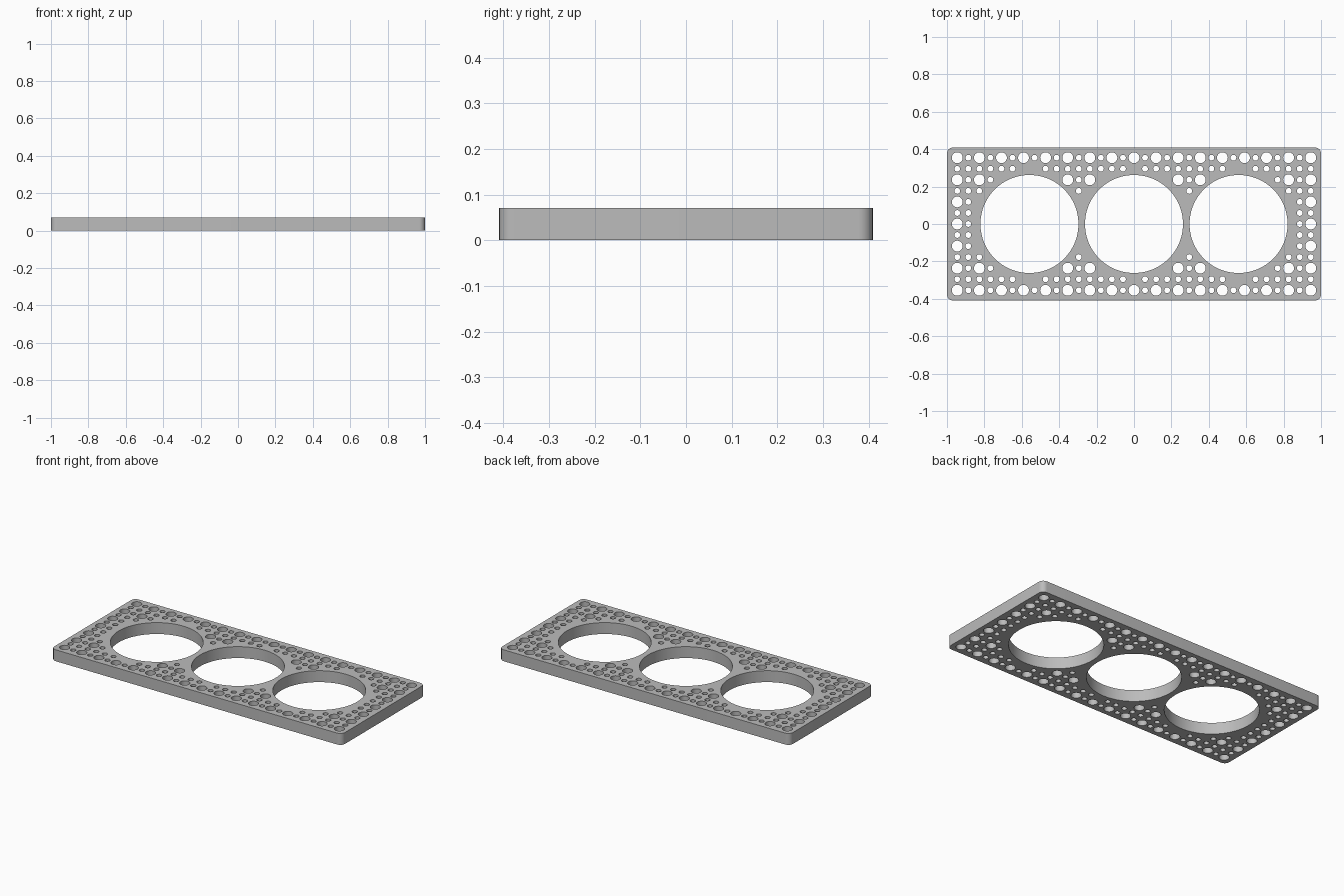
import bpy, bmesh
from math import cos, sin, pi, hypot
from mathutils import Vector

old = bpy.data.objects.get("Cube")
if old:
    bpy.data.objects.remove(old, do_unlink=True)

HALF_X, HALF_Y, THICK = 1.0, 0.409, 0.071
CORNER = 0.032
STEP = 0.05906            # spacing of the perforation grid
BORE_R, BORES = 0.262, (-0.559, 0.0, 0.559)
BIG_R, SMALL_R = 0.029, 0.0155

grey = bpy.data.materials.new("matte grey")
grey.use_nodes = True
colour = (0.5, 0.5, 0.5, 1)
grey.diffuse_color = colour
grey.node_tree.nodes["Principled BSDF"].inputs["Base Color"].default_value = colour

bm = bmesh.new()


def loop(points):
    """Closed ring of edges on the ground plane."""
    verts = [bm.verts.new((x, y, 0)) for x, y in points]
    for a, b in zip(verts, verts[1:] + verts[:1]):
        bm.edges.new((a, b))


def arc(cx, cy, r, start, sweep, n):
    return [(cx + r * cos(start + sweep * k / n), cy + r * sin(start + sweep * k / n))
            for k in range(n)]


# Rounded rectangular outline
outline = []
for q, (sx, sy) in enumerate([(1, 1), (-1, 1), (-1, -1), (1, -1)]):
    outline += arc(sx * (HALF_X - CORNER), sy * (HALF_Y - CORNER),
                   CORNER, (q - 0.0) * pi / 2, pi / 2 * 9 / 8, 9)
loop(outline)

# Three large bores
for cx in BORES:
    loop(arc(cx, 0, BORE_R, 0, 2 * pi, 96))

# Perforations, left out where they come too near a bore
for i in range(-16, 17):
    for j in range(-6, 7):
        x, y = i * STEP, j * STEP
        if min(hypot(x - cx, y) for cx in BORES) < 0.299:
            continue
        big = i % 2 == 0 and j % 2 == 0
        loop(arc(x, y, BIG_R if big else SMALL_R, 0, 2 * pi, 32 if big else 24))

# Fill the sheet around the holes and give it thickness
bmesh.ops.triangle_fill(bm, edges=bm.edges[:], use_beauty=True, normal=Vector((0, 0, 1)))
result = bmesh.ops.extrude_face_region(bm, geom=bm.faces[:], use_keep_orig=True)
top = [v for v in result["geom"] if isinstance(v, bmesh.types.BMVert)]
bmesh.ops.translate(bm, verts=top, vec=(0, 0, THICK))
bmesh.ops.recalc_face_normals(bm, faces=bm.faces[:])

mesh = bpy.data.meshes.new("perforated_plate")
bm.to_mesh(mesh)
bm.free()
mesh.materials.append(grey)
plate = bpy.data.objects.new("perforated_plate", mesh)
bpy.context.collection.objects.link(plate)

bpy.ops.object.select_all(action="DESELECT")
plate.select_set(True)
bpy.context.view_layer.objects.active = plate
bpy.ops.object.shade_smooth_by_angle(angle=pi / 6)
